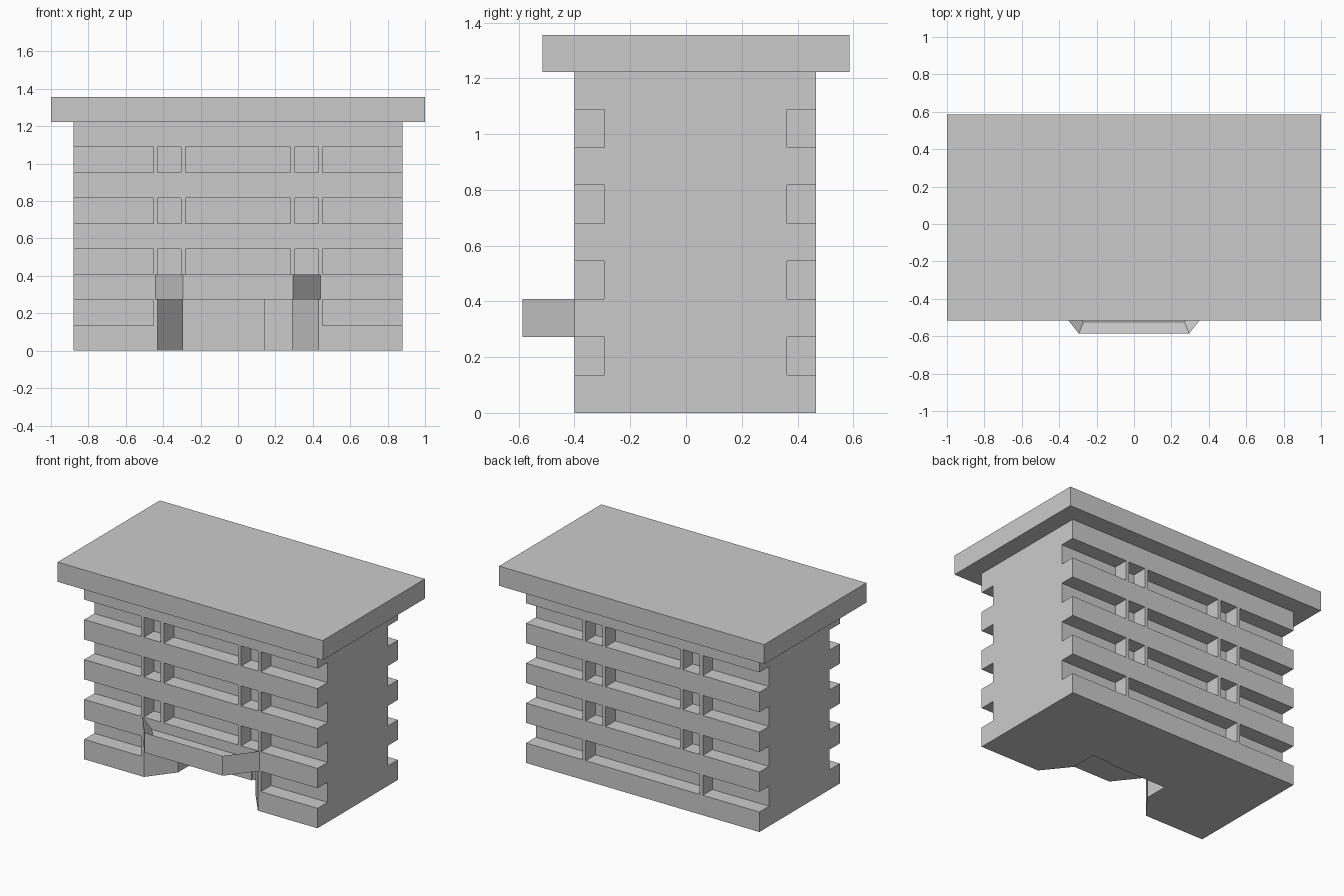
import bpy, bmesh

if "Cube" in bpy.data.objects:
    bpy.data.objects.remove(bpy.data.objects["Cube"])


def add_prism(bm, pts, z0, z1):
    lo = [bm.verts.new((x, y, z0)) for x, y in pts]
    hi = [bm.verts.new((x, y, z1)) for x, y in pts]
    bm.faces.new(lo[::-1])
    bm.faces.new(hi)
    n = len(pts)
    for i in range(n):
        j = (i + 1) % n
        bm.faces.new((lo[i], lo[j], hi[j], hi[i]))


def rect(x0, x1, y0, y1):
    return [(x0, y0), (x1, y0), (x1, y1), (x0, y1)]


def finish(bm, name):
    bmesh.ops.recalc_face_normals(bm, faces=bm.faces)
    me = bpy.data.meshes.new(name)
    bm.to_mesh(me)
    bm.free()
    ob = bpy.data.objects.new(name, me)
    bpy.context.collection.objects.link(ob)
    return ob


# Main block
bm = bmesh.new()
add_prism(bm, rect(-0.88, 0.88, -0.40, 0.466), 0, 1.222)
body = finish(bm, "building_body")

# Recessed window strips, leaving thin fins between bays
bm = bmesh.new()
bays = [(-0.95, -0.453), (-0.43, -0.304), (-0.28, 0.28), (0.304, 0.43), (0.453, 0.95)]
outer = [bays[0], bays[4]]
for i in range(4):
    z0 = 0.136 + i * 0.272
    z1 = z0 + 0.137
    for a, b in (bays if i else outer):
        add_prism(bm, rect(a, b, -0.5, -0.292), z0, z1)
    for a, b in (bays if i else outer + [(-0.43, 0.43)]):
        add_prism(bm, rect(a, b, 0.362, 0.55), z0, z1)

# Splayed entrance with a doorway in the back wall
add_prism(bm, [(-0.43, -0.5), (-0.43, -0.40), (-0.295, -0.225), (-0.295, -0.06),
               (0.145, -0.06), (0.145, -0.045), (0.29, -0.045), (0.29, -0.225),
               (0.43, -0.40), (0.43, -0.5)], -0.1, 0.273)
cutter = finish(bm, "recess_cutter")
cutter.hide_render = True

mod = body.modifiers.new("recesses", 'BOOLEAN')
mod.operation = 'DIFFERENCE'
mod.solver = 'EXACT'
mod.object = cutter
bpy.context.view_layer.objects.active = body
bpy.ops.object.modifier_apply(modifier=mod.name)
bpy.data.objects.remove(cutter)

# Overhanging flat roof
bm = bmesh.new()
add_prism(bm, rect(-1, 1, -0.515, 0.586), 1.222, 1.356)
finish(bm, "roof_slab")

# Balcony over the entrance with an inward sloping parapet
bm = bmesh.new()
plan = [(-0.442, -0.40), (-0.295, -0.586), (0.295, -0.586), (0.442, -0.40)]
inner = [(-0.37, -0.40), (-0.27, -0.525), (0.27, -0.525), (0.37, -0.40)]
rings = [[bm.verts.new((x, y, z)) for x, y in p]
         for p, z in ((plan, 0.273), (plan, 0.408), (inner, 0.34))]
bm.faces.new(rings[0])
bm.faces.new(rings[2])
for a, b in zip(rings, rings[1:]):
    for i in range(3):
        bm.faces.new((a[i], a[i + 1], b[i + 1], b[i]))
finish(bm, "entrance_balcony")
